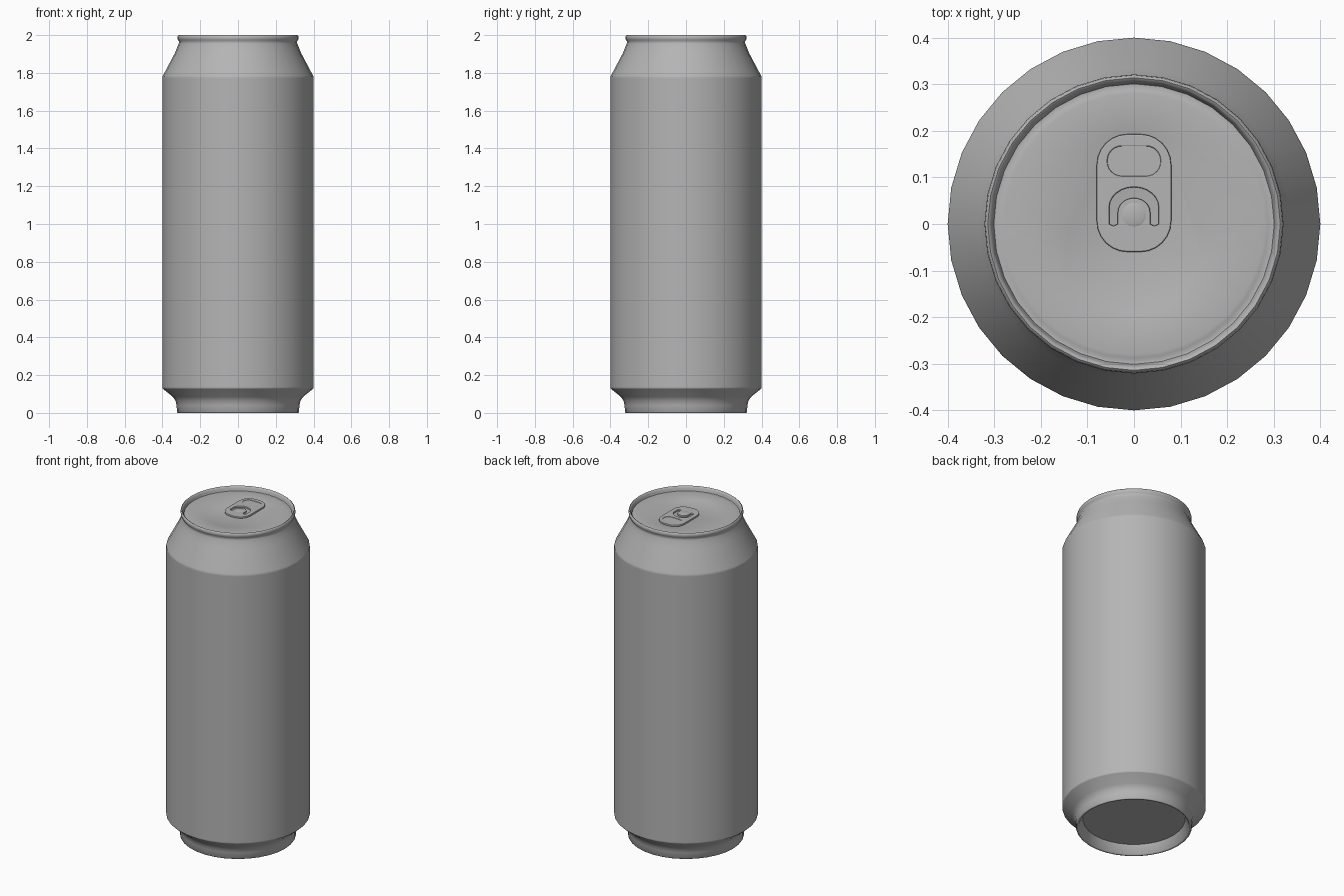
import bpy, bmesh
from math import sin, cos, pi, radians

if "Cube" in bpy.data.objects:
    bpy.data.objects.remove(bpy.data.objects["Cube"])

N = 32
METAL = bpy.data.materials.new("grey_metal")
METAL.diffuse_color = (.46, .46, .46, 1)
METAL.use_nodes = True
METAL.node_tree.nodes["Principled BSDF"].inputs["Base Color"].default_value = METAL.diffuse_color


def circle(r, z, cx=0, cy=0, n=N):
    return [(cx + r * cos(2 * pi * i / n), cy + r * sin(2 * pi * i / n), z) for i in range(n)]


def finish(ob, angle):
    """Grey material and smooth shading."""
    ob.data.materials.clear()
    ob.data.materials.append(METAL)
    bpy.ops.object.select_all(action='DESELECT')
    ob.select_set(True)
    bpy.context.view_layer.objects.active = ob
    bpy.ops.object.shade_smooth_by_angle(angle=radians(angle))


def loft(name, rings, cap_start=False, cap_end=False, angle=60):
    """Skin a stack of equal-length rings."""
    bm = bmesh.new()
    vs = [[bm.verts.new(p) for p in ring] for ring in rings]
    n = len(rings[0])
    for a, b in zip(vs, vs[1:]):
        for i in range(n):
            j = (i + 1) % n
            bm.faces.new((a[i], a[j], b[j], b[i]))
    if cap_start:
        bm.faces.new(vs[0][::-1])
    if cap_end:
        bm.faces.new(vs[-1])
    me = bpy.data.meshes.new(name)
    bm.to_mesh(me)
    bm.free()
    ob = bpy.data.objects.new(name, me)
    bpy.context.collection.objects.link(ob)
    finish(ob, angle)
    return ob


def rounded_rect(hw, y0, y1, r, n=6):
    pts = []
    for k, (cx, cy) in enumerate([(hw - r, y1 - r), (r - hw, y1 - r),
                                  (r - hw, y0 + r), (hw - r, y0 + r)]):
        for i in range(n + 1):
            a = pi / 2 * (k + i / n)
            pts.append((cx + r * cos(a), cy + r * sin(a)))
    return pts


def plate(name, outlines, z0, z1, bevel=0.0):
    """Flat extruded plate; outlines after the first are holes."""
    cu = bpy.data.curves.new(name, 'CURVE')
    cu.dimensions = '2D'
    cu.fill_mode = 'BOTH'
    cu.extrude = (z1 - z0) / 2 - bevel
    cu.bevel_depth = bevel
    cu.offset = -bevel
    cu.bevel_resolution = 1
    for pts in outlines:
        sp = cu.splines.new('POLY')
        sp.points.add(len(pts) - 1)
        for p, (x, y) in zip(sp.points, pts):
            p.co = (x, y, 0, 1)
        sp.use_cyclic_u = True
    ob = bpy.data.objects.new(name, cu)
    ob.location.z = (z0 + z1) / 2
    bpy.context.collection.objects.link(ob)
    bpy.ops.object.select_all(action='DESELECT')
    ob.select_set(True)
    bpy.context.view_layer.objects.active = ob
    bpy.ops.object.convert(target='MESH')
    finish(bpy.context.object, 30)


# Can wall: recessed base, foot, side, neck and rolled rim
profile = [(.285, .055), (.308, .004), (.313, 0), (.32, 0), (.323, .004),
           (.325, .04), (.331, .065), (.345, .085), (.396, .1265), (.4, .131), (.4, .137),
           (.4, 1.772), (.4, 1.778), (.397, 1.786), (.334, 1.905), (.322, 1.935),
           (.314, 1.955), (.312, 1.966), (.318, 1.974), (.321, 1.985), (.319, 1.996),
           (.314, 2.0), (.309, 1.997), (.305, 1.988), (.301, 1.973)]
loft("can_body", [circle(r, z) for r, z in profile], cap_start=True)


# Lid with a pressed teardrop panel (hull of two circles)
def teardrop(inset, z):
    pts = []
    for i in range(N):
        a = 2 * pi * i / N
        c, r = max([(-.047, .153), (.1, .098)], key=lambda k: k[0] * sin(a) + k[1])
        pts.append(((r - inset) * cos(a), c + (r - inset) * sin(a), z))
    return pts


loft("lid", [circle(.301, 1.973), circle(.296, 1.972), circle(.288, 1.975),
             circle(.28, 1.976), teardrop(0, 1.976), teardrop(.008, 1.973)], cap_end=True)

# Pull tab with finger recess and U-shaped slot around the rivet tongue
slot = [(.053, 0)]
for i in range(13):
    a = pi * i / 12
    slot.append((.053 * cos(a), .035 + .044 * sin(a)))
slot += [(-.053, 0), (-.044, -.004), (-.035, 0)]
for i in range(12, -1, -1):
    a = pi * i / 12
    slot.append((.035 * cos(a), .025 + .031 * sin(a)))
slot += [(.035, 0), (.044, -.004)]
finger = rounded_rect(.057, .103, .167, .031)
plate("pull_tab", [rounded_rect(.08, -.06, .193, .066), finger, slot], 1.975, 1.986, .003)
plate("finger_recess", [rounded_rect(.062, .098, .172, .033)], 1.977, 1.983)

# Rivet
loft("rivet", [circle(.026, 1.972, 0, .02, 16), circle(.026, 1.986, 0, .02, 16),
               circle(.02, 1.988, 0, .02, 16)], cap_end=True)
